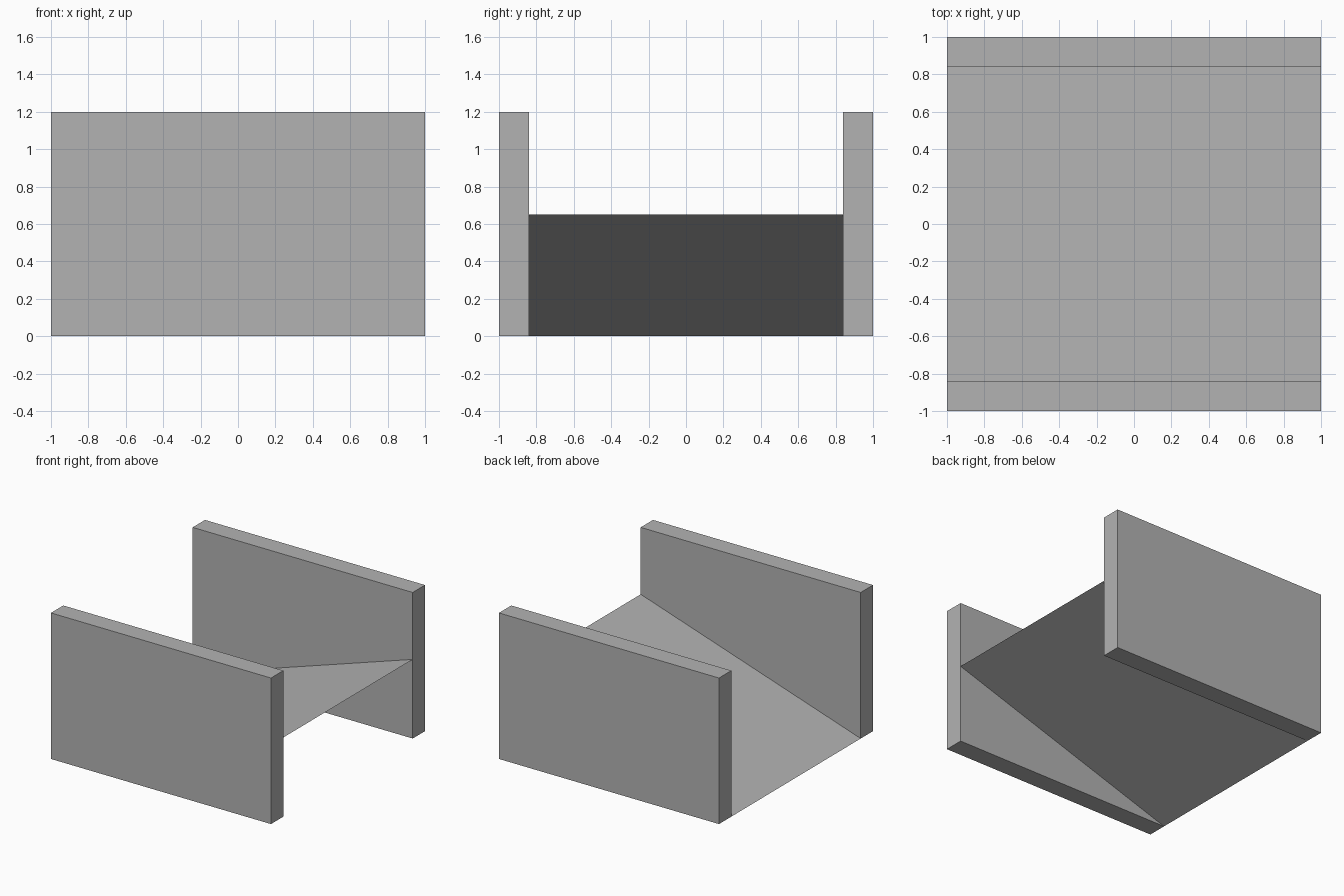
import bpy
import bmesh

# Remove the default cube
cube = bpy.data.objects.get("Cube")
if cube:
    bpy.data.objects.remove(cube, do_unlink=True)

LENGTH, HEIGHT, THICK, RISE = 2.0, 1.2, 0.16, 0.65
INNER = 1.0 - THICK

# Single grey material
grey = bpy.data.materials.new("plain grey")
grey.use_nodes = True
color = (0.45, 0.45, 0.45, 1.0)
grey.diffuse_color = color
grey.node_tree.nodes["Principled BSDF"].inputs["Base Color"].default_value = color


def add_object(name, bm):
    mesh = bpy.data.meshes.new(name)
    bm.to_mesh(mesh)
    bm.free()
    mesh.materials.append(grey)
    obj = bpy.data.objects.new(name, mesh)
    bpy.context.collection.objects.link(obj)
    return obj


# Upright walls at the front and back
for name, side in (("front_wall", -1), ("back_wall", 1)):
    bm = bmesh.new()
    bmesh.ops.create_cube(bm, size=1)
    bmesh.ops.scale(bm, vec=(LENGTH, THICK, HEIGHT), verts=bm.verts)
    bmesh.ops.translate(bm, vec=(0, side * (1 - THICK / 2), HEIGHT / 2), verts=bm.verts)
    add_object(name, bm)

# Thin sloping sheet between the walls, rising towards +x
bm = bmesh.new()
corners = [(-1, -INNER, 0), (1, -INNER, RISE), (1, INNER, RISE), (-1, INNER, 0)]
bm.faces.new([bm.verts.new(c) for c in corners])
add_object("ramp", bm)
